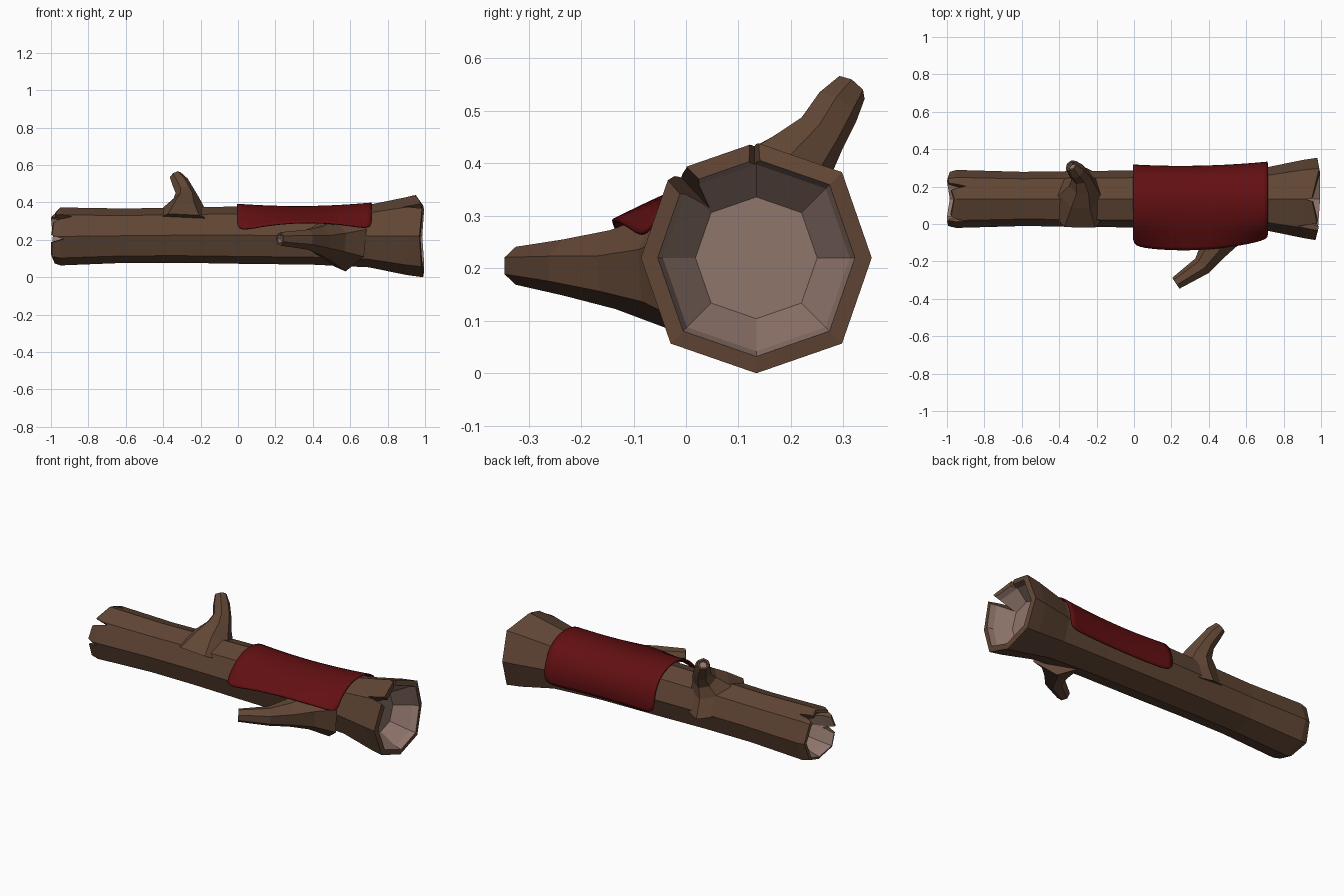
import bpy, bmesh
from math import cos, sin, pi, radians
from mathutils import Vector

if "Cube" in bpy.data.objects:
    bpy.data.objects.remove(bpy.data.objects["Cube"])


def material(name, rgb):
    m = bpy.data.materials.new(name)
    m.diffuse_color = (*rgb, 1)
    m.use_nodes = True
    m.node_tree.nodes["Principled BSDF"].inputs["Base Color"].default_value = m.diffuse_color
    return m


BARK = material("bark", (0.12, 0.062, 0.036))
WOOD = material("inner_wood", (0.28, 0.18, 0.15))
RED = material("red_cloth", (0.125, 0.005, 0.006))


def loft(name, rings, wood_bands=(), wood_caps=(), mats=(BARK, WOOD)):
    """Closed skin through equal-sized rings, capped at both ends."""
    bm = bmesh.new()
    vs = [[bm.verts.new(p) for p in r] for r in rings]
    n = len(vs[0])
    for i in range(len(vs) - 1):
        for k in range(n):
            f = bm.faces.new((vs[i][k], vs[i][(k + 1) % n], vs[i + 1][(k + 1) % n], vs[i + 1][k]))
            f.material_index = int(i in wood_bands)
    for j, ring in enumerate((vs[0], vs[-1])):
        bm.faces.new(ring).material_index = int(j in wood_caps)
    bmesh.ops.recalc_face_normals(bm, faces=bm.faces)
    me = bpy.data.meshes.new(name)
    bm.to_mesh(me)
    bm.free()
    for m in mats:
        me.materials.append(m)
    ob = bpy.data.objects.new(name, me)
    bpy.context.collection.objects.link(ob)
    return ob


def log_ring(x, cz, r, dx=(0,) * 8):
    """Octagon with slightly fuller diagonals; dx makes the rim uneven."""
    pts = []
    for k in range(8):
        a, q = k * pi / 4, r * (1.05 if k % 2 else 1.0)
        pts.append(Vector((x + dx[k], 0.134 + q * cos(a), cz + q * sin(a))))
    return pts


# hollow-ended log, from left cavity floor to right cavity floor
left_rim = (0.01, 0, 0.035, 0.015, 0, 0, 0.015, 0.0)
right_rim = (0, 0.01, -0.03, 0.005, -0.01, 0, 0.01, 0.01)
log = loft("log", [
    log_ring(-0.87, 0.218, 0.085),
    log_ring(-0.95, 0.218, 0.118, left_rim),
    log_ring(-1.0, 0.218, 0.13, left_rim),
    log_ring(-0.995, 0.218, 0.145, left_rim),
    log_ring(-0.95, 0.218, 0.155),
    log_ring(-0.6, 0.222, 0.145),
    log_ring(-0.3, 0.225, 0.148),
    log_ring(0.0, 0.225, 0.153),
    log_ring(0.4, 0.222, 0.155),
    log_ring(0.7, 0.22, 0.167),
    log_ring(0.9, 0.22, 0.208),
    log_ring(0.98, 0.22, 0.220, right_rim),
    log_ring(0.985, 0.22, 0.188, right_rim),
    log_ring(0.95, 0.22, 0.178, right_rim),
    log_ring(0.86, 0.22, 0.116),
], wood_bands=(0, 1, 12, 13), wood_caps=(0, 1))


# cracks split into the rims with wedge cutters
def crack(tip_x, end_x, deg, half, r0, r1):
    a = radians(deg)
    out, side = Vector((0, cos(a), sin(a))), Vector((0, -sin(a), cos(a)))
    rings = []
    for r in (r0, r1):
        c = Vector((0, 0.134, 0.22)) + out * r
        ex = Vector((end_x, 0, 0))
        rings.append([c + Vector((tip_x, 0, 0)), c + ex + side * half, c + ex - side * half])
    cutter = loft("crack_cutter", rings)
    cutter.hide_render = True
    mod = log.modifiers.new("crack", 'BOOLEAN')
    mod.operation, mod.solver, mod.object = 'DIFFERENCE', 'EXACT', cutter
    bpy.context.view_layer.objects.active = log
    bpy.ops.object.modifier_apply(modifier=mod.name)
    bpy.data.objects.remove(cutter)


crack(0.875, 1.05, 133, 0.036, 0.10, 0.32)
crack(0.925, 1.05, 91, 0.04, 0.10, 0.32)
crack(-0.885, -1.05, 138, 0.036, 0.06, 0.25)
crack(-0.93, -1.05, 186, 0.035, 0.06, 0.25)
crack(-0.90, -1.05, 62, 0.035, 0.06, 0.25)


# broken branches: tapered tubes with a recessed pale end
def branch(name, path, sides=7):
    pts = [Vector(p[:3]) for p in path]
    rings = []

    def ring(c, d, r):
        u = d.cross(Vector((0.3, 0.2, 1)) if abs(d.z) < 0.6 else Vector((1, 0, 0))).normalized()
        v = d.cross(u).normalized()
        return [c + (u * cos(2 * pi * k / sides) + v * sin(2 * pi * k / sides)) * r for k in range(sides)]

    for i, p in enumerate(path):
        d = (pts[min(i + 1, len(pts) - 1)] - pts[max(i - 1, 0)]).normalized()
        rings.append(ring(pts[i], d, p[3]))
    rings.append(ring(pts[-1], d, path[-1][3] * 0.7))
    rings.append(ring(pts[-1] - d * 0.02, d, path[-1][3] * 0.6))
    return loft(name, rings, wood_bands=(len(rings) - 2,), wood_caps=(1,))


branch("upper_branch", [
    (-0.29, 0.14, 0.27, 0.19), (-0.285, 0.175, 0.355, 0.115), (-0.275, 0.215, 0.41, 0.072),
    (-0.285, 0.255, 0.455, 0.052), (-0.31, 0.285, 0.505, 0.047), (-0.335, 0.313, 0.543, 0.034)])
branch("front_branch", [
    (0.56, 0.06, 0.20, 0.17), (0.49, -0.03, 0.20, 0.115), (0.43, -0.13, 0.20, 0.078),
    (0.365, -0.225, 0.202, 0.055), (0.225, -0.318, 0.205, 0.037)])

# cloth draped over the log: three sections blended along its length
SECTIONS = [
    [(0.312, 0.15), (0.318, 0.225), (0.275, 0.35), (0.135, 0.402), (0.01, 0.372), (-0.06, 0.31), (-0.118, 0.245)],
    [(0.302, 0.15), (0.315, 0.225), (0.27, 0.345), (0.135, 0.388), (0.01, 0.36), (-0.07, 0.325), (-0.138, 0.293)],
    [(0.325, 0.15), (0.336, 0.225), (0.29, 0.36), (0.135, 0.410), (0.0, 0.37), (-0.05, 0.31), (-0.08, 0.255)],
]
bm = bmesh.new()
cols = 7
grid = []
for i in range(cols):
    t = i / (cols - 1)
    w = (2 * (t - 0.5) * (t - 1), 4 * t * (1 - t), 2 * t * (t - 0.5))
    grid.append([bm.verts.new((0.72 * t - 0.005,
                               sum(w[s] * SECTIONS[s][j][0] for s in range(3)),
                               sum(w[s] * SECTIONS[s][j][1] for s in range(3)))) for j in range(7)])
for i in range(cols - 1):
    for j in range(6):
        bm.faces.new((grid[i][j], grid[i][j + 1], grid[i + 1][j + 1], grid[i + 1][j])).smooth = True
bmesh.ops.recalc_face_normals(bm, faces=bm.faces)
me = bpy.data.meshes.new("draped_cloth")
bm.to_mesh(me)
bm.free()
me.materials.append(RED)
cloth = bpy.data.objects.new("draped_cloth", me)
bpy.context.collection.objects.link(cloth)
sub = cloth.modifiers.new("soften", 'SUBSURF')
sub.levels = sub.render_levels = 2
thick = cloth.modifiers.new("thickness", 'SOLIDIFY')
thick.thickness, thick.offset = 0.008, 0
